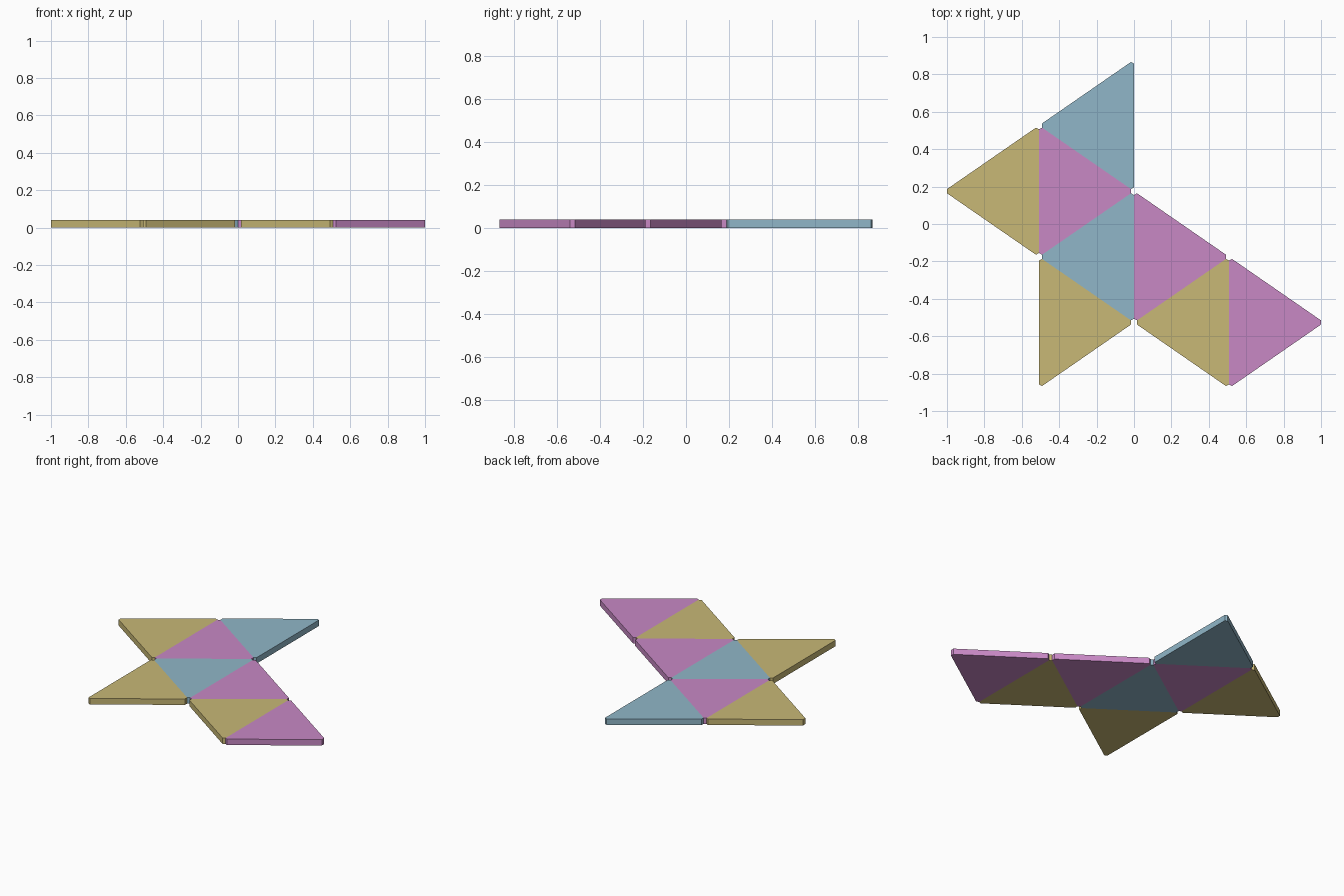
import bpy, bmesh
from mathutils import Vector

if "Cube" in bpy.data.objects:
    bpy.data.objects.remove(bpy.data.objects["Cube"])

COL = 0.508      # spacing of the lattice columns
EDGE = 0.702     # length of each vertical triangle edge
CUT = 0.02       # corner clip measured along each edge
THICK = 0.04

COLORS = {
    "yellow": (0.58, 0.48, 0.18, 1),
    "magenta": (0.58, 0.25, 0.56, 1),
    "blue": (0.28, 0.47, 0.58, 1),
}
mats = {}
for cname, rgba in COLORS.items():
    mats[cname] = bpy.data.materials.new(cname)
    mats[cname].diffuse_color = rgba


def tile(name, color, column, mid, side):
    """Triangular plate with clipped corners: base on a column, tip pointing to side."""
    x, y = column * COL, mid * EDGE
    corners = [Vector((x, y - EDGE / 2, 0)), Vector((x + side * COL, y, 0)),
               Vector((x, y + EDGE / 2, 0))]
    bm = bmesh.new()
    ring = []
    for i, c in enumerate(corners):
        for other in (corners[i - 1], corners[(i + 1) % 3]):
            ring.append(bm.verts.new(c + (other - c).normalized() * CUT))
    face = bm.faces.new(ring)
    ext = bmesh.ops.extrude_face_region(bm, geom=[face], use_keep_orig=True)
    top = [v for v in ext["geom"] if isinstance(v, bmesh.types.BMVert)]
    bmesh.ops.translate(bm, verts=top, vec=(0, 0, THICK))
    bmesh.ops.recalc_face_normals(bm, faces=bm.faces)
    mesh = bpy.data.meshes.new(name)
    bm.to_mesh(mesh)
    bm.free()
    mesh.materials.append(mats[color])
    bpy.context.collection.objects.link(bpy.data.objects.new(name, mesh))


# Eight plates of the unfolded net: base column, base centre (in edges), tip direction
tile("top_plate", "blue", 0, 0.75, -1)
tile("left_plate", "yellow", -1, 0.25, -1)
tile("upper_inner_plate", "magenta", -1, 0.25, 1)
tile("centre_left_plate", "blue", 0, -0.25, -1)
tile("centre_right_plate", "magenta", 0, -0.25, 1)
tile("lower_left_plate", "yellow", -1, -0.75, 1)
tile("lower_right_plate", "yellow", 1, -0.75, -1)
tile("right_plate", "magenta", 1, -0.75, 1)

for m in bpy.data.materials:
    if m.users and not m.is_grease_pencil:
        m.use_nodes = True
        m.node_tree.nodes["Principled BSDF"].inputs["Base Color"].default_value = m.diffuse_color
